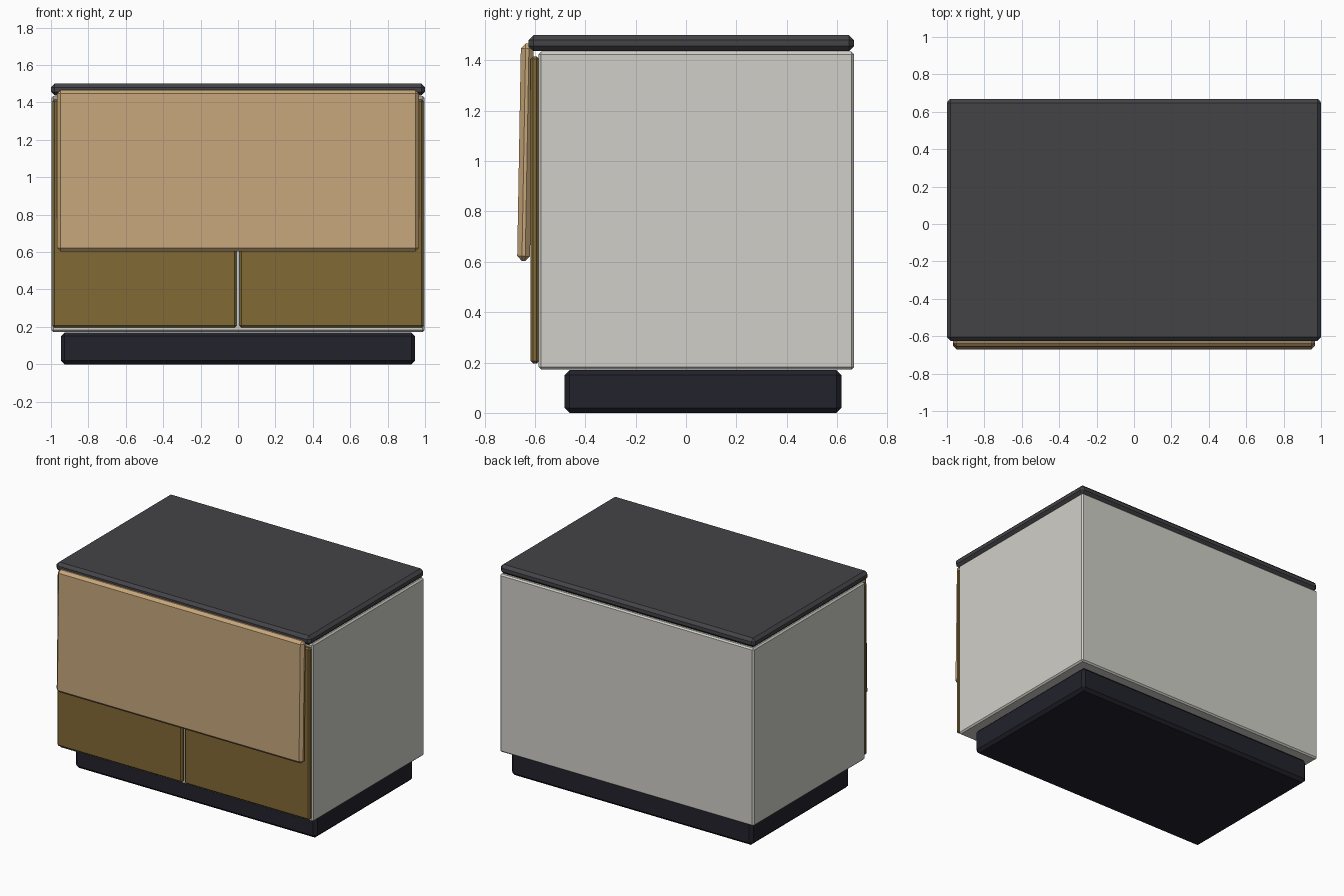
import bpy, math

if "Cube" in bpy.data.objects:
    bpy.data.objects.remove(bpy.data.objects["Cube"])


def material(name, srgb):
    m = bpy.data.materials.new(name)
    lin = [((c / 255 + 0.055) / 1.055) ** 2.4 for c in srgb]
    m.diffuse_color = (*lin, 1)
    m.use_nodes = True
    m.node_tree.nodes["Principled BSDF"].inputs["Base Color"].default_value = m.diffuse_color
    return m


charcoal = material("charcoal", (68, 67, 71))
off_white = material("off_white", (208, 207, 200))
navy_black = material("navy_black", (34, 34, 44))
olive_brown = material("olive_brown", (130, 106, 53))
tan_wood = material("tan_wood", (198, 166, 122))


def box(name, x, y, z, mat, bevel, tilt=0):
    """Chamfered box given its (min, max) range on each axis."""
    bpy.ops.mesh.primitive_cube_add(
        size=1, location=[sum(r) / 2 for r in (x, y, z)])
    ob = bpy.context.object
    ob.name = name
    ob.scale = [r[1] - r[0] for r in (x, y, z)]
    bpy.ops.object.transform_apply(location=False, rotation=False, scale=True)
    ob.rotation_euler.x = tilt
    ob.data.materials.append(mat)
    mod = ob.modifiers.new("edge_chamfer", 'BEVEL')
    mod.width = bevel
    mod.segments = 1
    return ob


# Recessed plinth, cabinet body and worktop
box("plinth", (-0.947, 0.947), (-0.482, 0.617), (0, 0.17), navy_black, 0.02)
box("cabinet_body", (-0.997, 0.997), (-0.585, 0.667), (0.172, 1.434), off_white, 0.01)
box("worktop", (-1, 1), (-0.625, 0.667), (1.436, 1.5), charcoal, 0.02)

# Pair of doors
for side, name in ((-1, "left_door"), (1, "right_door")):
    xs = sorted((side * 0.008, side * 0.992))
    box(name, xs, (-0.617, -0.583), (0.196, 1.415), olive_brown, 0.01)

# Slightly tilted panel hanging over the doors
box("hanging_panel", (-0.967, 0.967), (-0.663, -0.612), (0.603, 1.466),
    tan_wood, 0.019, math.radians(-1))
